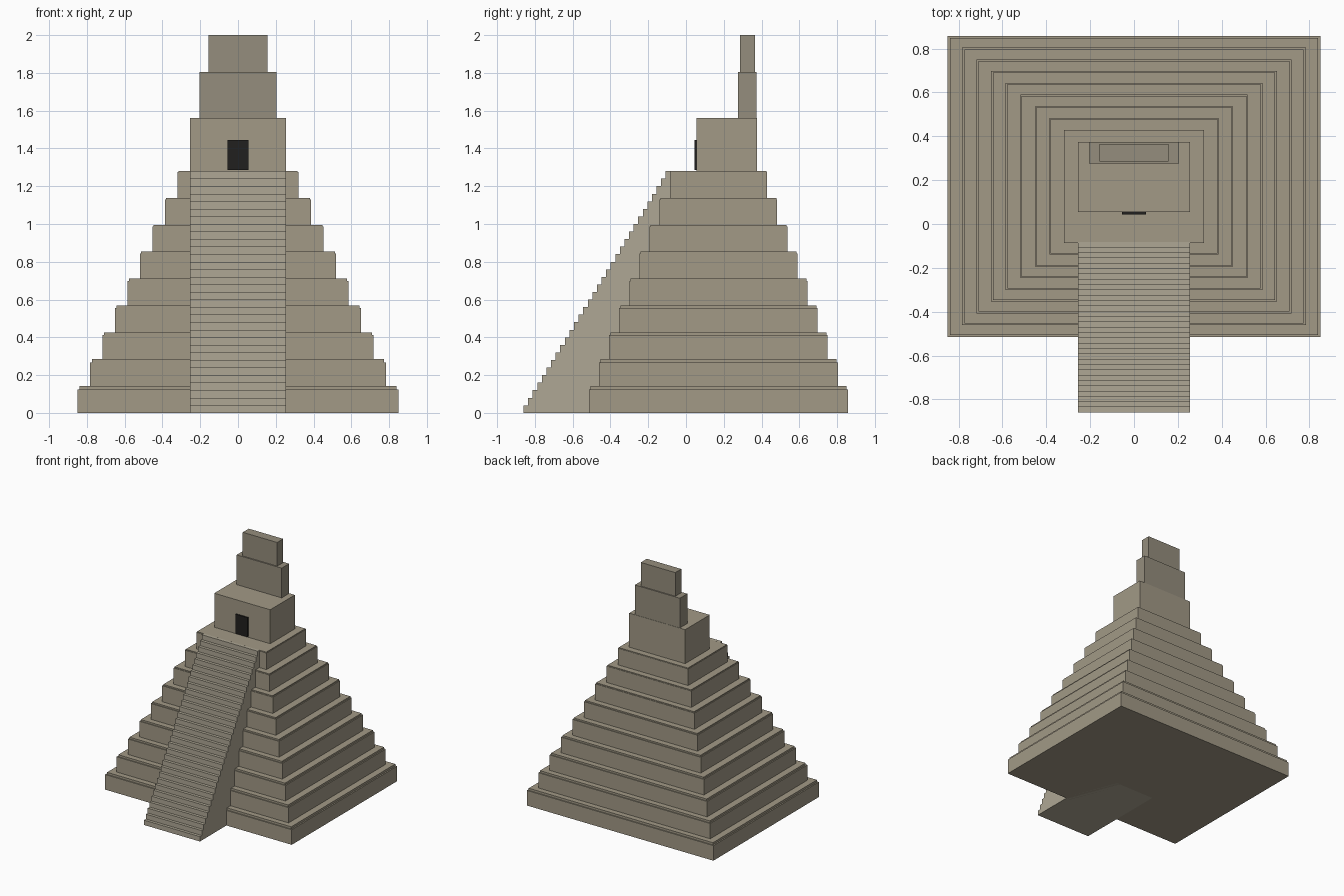
import bpy, bmesh

if "Cube" in bpy.data.objects:
    bpy.data.objects.remove(bpy.data.objects["Cube"])


def material(name, rgb):
    m = bpy.data.materials.new(name)
    m.diffuse_color = (*rgb, 1)
    m.use_nodes = True
    m.node_tree.nodes["Principled BSDF"].inputs["Base Color"].default_value = m.diffuse_color
    return m


stone = material("stone", (0.36, 0.32, 0.24))
pale = material("pale_stone", (0.43, 0.39, 0.30))
weathered = material("weathered_stone", (0.30, 0.27, 0.205))
dark = material("dark", (0.015, 0.014, 0.013))


def extruded(name, profile, direction, mat):
    """Solid made by sweeping a flat profile along a direction."""
    bm = bmesh.new()
    face = bm.faces.new([bm.verts.new(p) for p in profile])
    swept = bmesh.ops.extrude_face_region(bm, geom=[face], use_keep_orig=True)["geom"]
    bmesh.ops.translate(bm, vec=direction,
                        verts=[g for g in swept if isinstance(g, bmesh.types.BMVert)])
    bmesh.ops.recalc_face_normals(bm, faces=bm.faces)
    mesh = bpy.data.meshes.new(name)
    bm.to_mesh(mesh)
    bm.free()
    mesh.materials.append(mat)
    ob = bpy.data.objects.new(name, mesh)
    bpy.context.collection.objects.link(ob)
    return ob


def box(name, hx, y0, y1, z0, z1, mat):
    rect = [(-hx, y0, z0), (hx, y0, z0), (hx, y1, z0), (-hx, y1, z0)]
    return extruded(name, rect, (0, 0, z1 - z0), mat)


# Nine terraces, each with a slightly inset upper course
N, TOP, CY = 9, 1.28, 0.1715
rise = TOP / N
for i in range(N):
    t = i / (N - 1)
    hx = 0.85 + (0.32 - 0.85) * t
    hy = 0.686 + (0.2575 - 0.686) * t
    k = 1 - 0.0125
    lip = 0.018 - 0.012 * t
    z0, z1 = i * rise, (i + 1) * rise
    box(f"terrace_{i + 1}", hx, CY - hy, CY + hy, z0, z1 - lip, stone)
    box(f"terrace_course_{i + 1}", hx * k, CY - hy * k, CY + hy * k, z1 - lip, z1, stone)

# Solid stairway swept from a stepped side profile
STEPS, Y0, Y1, W = 32, -0.86, -0.083, 0.255
run, step = (Y1 - Y0) / STEPS, TOP / STEPS
profile = [(-W, Y1, 0), (-W, Y0, 0)]
for i in range(STEPS):
    profile += [(-W, Y0 + i * run, (i + 1) * step),
                (-W, Y0 + (i + 1) * run, (i + 1) * step)]
extruded("stairway", profile, (2 * W, 0, 0), pale)

# Temple, doorway and two-part roof comb
box("temple", 0.255, 0.055, 0.375, TOP, 1.56, stone)
box("doorway", 0.055, 0.044, 0.058, 1.285, 1.445, dark)
box("roof_comb_lower", 0.205, 0.276, 0.373, 1.56, 1.805, weathered)
box("roof_comb_upper", 0.157, 0.286, 0.364, 1.805, 2.0, weathered)
